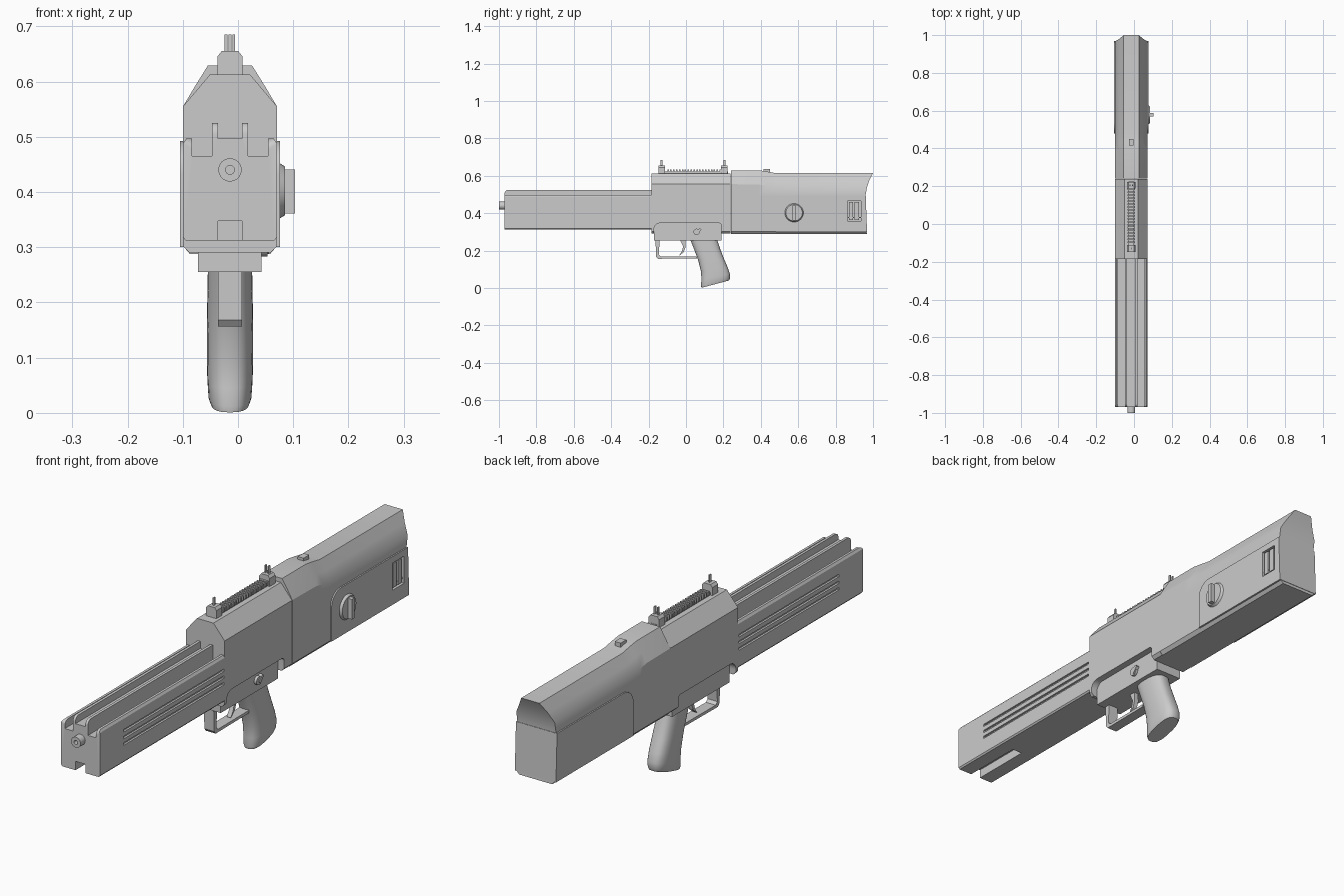
import bpy, bmesh, math
from mathutils import Vector

if "Cube" in bpy.data.objects:
    bpy.data.objects.remove(bpy.data.objects["Cube"], do_unlink=True)

CENTRE = -0.0145   # the body sits slightly off x = 0 because of the side dial
parts = []


def finish(name, bm):
    bmesh.ops.recalc_face_normals(bm, faces=bm.faces)
    mesh = bpy.data.meshes.new(name)
    bm.to_mesh(mesh)
    bm.free()
    ob = bpy.data.objects.new(name, mesh)
    ob.location.x = CENTRE
    bpy.context.collection.objects.link(ob)
    parts.append(ob)
    return ob


def loft(name, rings):
    """Skin closed rings and cap both ends."""
    bm = bmesh.new()
    loops = [[bm.verts.new(p) for p in ring] for ring in rings]
    n = len(loops[0])
    for a, b in zip(loops, loops[1:]):
        for i in range(n):
            j = (i + 1) % n
            bm.faces.new((a[i], a[j], b[j], b[i]))
    for cap in (loops[0], loops[-1]):
        bm.faces.new(cap)
    return finish(name, bm)


def side_shape(name, profile, x0, x1):
    return loft(name, [[(x, y, z) for y, z in profile] for x in (x0, x1)])


def mirrored(half):
    return half + [(-x, z) for x, z in reversed(half)]


def section(name, half, y0, y1):
    """Symmetric cross-section run along the length."""
    return loft(name, [[(x, y, z) for x, z in mirrored(half)] for y in (y0, y1)])


def box(name, x0, x1, y0, y1, z0, z1):
    return side_shape(name, [(y0, z0), (y1, z0), (y1, z1), (y0, z1)], x0, x1)


def cylinder(name, start, end, r0, r1, sides=32):
    a, b = Vector(start), Vector(end)
    turn = (b - a).to_track_quat('Z', 'Y')

    def ring(c, r):
        angles = [math.tau * i / sides for i in range(sides)]
        return [c + turn @ Vector((r * math.cos(t), r * math.sin(t), 0)) for t in angles]
    return loft(name, [ring(a, r0), ring(b, r1)])


def arc(cy, cz, r, a0, a1, steps=8):
    angles = [math.radians(a0 + (a1 - a0) * i / steps) for i in range(steps + 1)]
    return [(cy + r * math.cos(t), cz + r * math.sin(t)) for t in angles]


def cut(targets, cutter):
    for ob in targets:
        mod = ob.modifiers.new("cut", 'BOOLEAN')
        mod.operation, mod.solver, mod.object = 'DIFFERENCE', 'EXACT', cutter
        bpy.context.view_layer.objects.active = ob
        bpy.ops.object.modifier_apply(modifier=mod.name)
    parts.remove(cutter)
    bpy.data.objects.remove(cutter, do_unlink=True)


# Finned handguard with rounded front fin corners
FRONT = -0.97
handguard = section("handguard", [
    (0.022, 0.312), (0.08, 0.312), (0.085, 0.318), (0.085, 0.488), (0.079, 0.497),
    (0.069, 0.497), (0.069, 0.465), (0.033, 0.465), (0.033, 0.525), (0.022, 0.525),
    (0.022, 0.497)], FRONT, -0.18)
bm = bmesh.new()
bm.from_mesh(handguard.data)
fronts = [e for e in bm.edges
          if all(abs(v.co.y - FRONT) < 0.001 and v.co.z > 0.49 for v in e.verts)
          and abs(e.verts[0].co.z - e.verts[1].co.z) < 0.001
          and abs(sum(v.co.x for v in e.verts)) > 0.04]
bmesh.ops.bevel(bm, geom=fronts, offset=0.02, segments=5, profile=0.5, affect='EDGES')
bm.to_mesh(handguard.data)
bm.free()
cut([handguard], box("slot_cutter", -0.022, 0.022, -1, -0.72, 0.3, 0.347))
for side in (-1, 1):
    for z in (0.387, 0.413, 0.44):
        edges = sorted((side * 0.077, side * 0.1))
        cut([handguard], box("groove_cutter", *edges, -0.82, -0.19, z - 0.005, z + 0.005))

# Muzzle
muzzle = cylinder("muzzle", (0, -0.9, 0.44), (0, -1, 0.44), 0.021, 0.021)
cut([muzzle], cylinder("bore_cutter", (0, -0.96, 0.44), (0, -1.1, 0.44), 0.008, 0.008, 16))

# Receiver with an arched recess for the trigger housing
receiver = section("receiver", [
    (0.073, 0.29), (0.085, 0.302), (0.085, 0.555), (0.036, 0.613)], -0.185, 0.239)
cut([receiver], side_shape("recess_cutter", [(-0.172, 0.2), (0.19, 0.2)]
    + arc(0.175, 0.332, 0.015, 0, 90) + arc(-0.137, 0.312, 0.035, 90, 180), -0.2, 0.2))
box("trigger_housing", -0.0575, 0.0575, -0.17, 0.19, 0.255, 0.36)
cylinder("safety_pin", (0.05, 0.057, 0.3), (0.068, 0.057, 0.3), 0.017, 0.017, 24)
side_shape("safety_lever", [(0.05, 0.3), (0.062, 0.288), (0.083, 0.312), (0.075, 0.32)],
           0.05, 0.071)

# Stock: humped top, straight rear body, scooped rear face
def stock_ring(ys, shoulder, top):
    half = [(0.073, 0.288), (0.085, 0.302), (0.085, 0.49), (0.085, shoulder),
            (0.063, (shoulder + top) / 2), (0.04, top)]
    right = [(x, y, z) for (x, z), y in zip(half, ys)]
    return right + [(-x, y, z) for x, y, z in reversed(right)]

stock = loft("stock", [
    stock_ring([0.241] * 6, 0.555, 0.629), stock_ring([0.39] * 6, 0.553, 0.629),
    stock_ring([0.43] * 6, 0.545, 0.623), stock_ring([0.48] * 6, 0.535, 0.614),
    stock_ring([0.967, 0.966, 0.959, 0.967, 0.98, 1.0], 0.535, 0.614)])
bm = bmesh.new()
bm.from_mesh(stock.data)
bm.faces.ensure_lookup_table()
rear = bm.faces[-1]
ring = list(rear.verts)
ring.sort(key=lambda v: (v.co.x < 0, v.co.z))
bm.faces.remove(rear)
for i in range(5):
    bm.faces.new((ring[i], ring[i + 1], ring[i + 7], ring[i + 6]))
bmesh.ops.recalc_face_normals(bm, faces=bm.faces)
bm.to_mesh(stock.data)
bm.free()
panel = side_shape("stock_panel", [(0.48, 0.3), (0.968, 0.3), (0.961, 0.492)]
                   + arc(0.54, 0.432, 0.06, 90, 180), -0.0905, 0.0905)
box("top_catch", -0.013, 0.013, 0.415, 0.45, 0.61, 0.636)

# Side window with bars
cut([stock, panel], box("window_cutter", 0.07, 0.12, 0.863, 0.936, 0.358, 0.466))
for y in (0.871, 0.902):
    box("window_bar", 0.065, 0.087, y, y + 0.022, 0.364, 0.46)
box("window_rib", 0.065, 0.083, 0.863, 0.936, 0.374, 0.38)

# Selector dial
cylinder("dial_base", (0.085, 0.578, 0.402), (0.1, 0.578, 0.402), 0.053, 0.044, 40)
box("dial_handle", 0.09, 0.1175, 0.569, 0.587, 0.361, 0.441)

# Sight rail with teeth
box("rail", -0.014, 0.014, -0.14, 0.225, 0.605, 0.623)
for i in range(19):
    y = -0.1 + i * 0.0155
    box("rail_tooth", -0.019, 0.019, y, y + 0.008, 0.618, 0.634)

# Sights: one front post, two rear posts
for label, y, posts in (("front", -0.13, (0,)), ("rear", 0.205, (-0.007, 0.007))):
    section(label + "_sight_base", [(0.023, 0.612), (0.023, 0.645), (0.015, 0.655)],
            y - 0.018, y + 0.018)
    for x in posts:
        box(label + "_sight_post", x - 0.0025, x + 0.0025, y - 0.005, y + 0.005, 0.65, 0.685)

# Trigger guard and trigger
side_shape("trigger_guard", [
    (-0.163, 0.262), (-0.16, 0.168), (-0.15, 0.156), (0.06, 0.158), (0.06, 0.169),
    (-0.135, 0.168), (-0.146, 0.178), (-0.14, 0.262)], -0.0215, 0.0215)
side_shape("trigger", [
    (-0.034, 0.262), (-0.004, 0.262), (-0.002, 0.22), (-0.012, 0.192), (-0.037, 0.172),
    (-0.022, 0.197), (-0.015, 0.222)], -0.009, 0.009)

# Grip: rounded sections given by front point, back point and half width
def grip_ring(fy, fz, by, bz, width, sides=32):
    front, back = Vector((0, fy, fz)), Vector((0, by, bz))
    pts = []
    for i in range(sides):
        c, s = math.cos(math.tau * i / sides), math.sin(math.tau * i / sides)
        p = (front + back) / 2 + (back - front) / 2 * math.copysign(abs(c) ** 0.75, c)
        pts.append(p + Vector((math.copysign(abs(s) ** 0.75, s) * width, 0, 0)))
    return pts

loft("grip", [grip_ring(*r) for r in (
    (0.02, 0.265, 0.165, 0.265, 0.04), (0.042, 0.21, 0.182, 0.21, 0.041),
    (0.065, 0.15, 0.203, 0.157, 0.042), (0.08, 0.09, 0.223, 0.11, 0.042),
    (0.083, 0.045, 0.235, 0.075, 0.041), (0.08, 0.012, 0.235, 0.05, 0.039),
    (0.083, 0.001, 0.23, 0.04, 0.035))])

# Smooth round parts while keeping hard edges
bpy.ops.object.select_all(action='DESELECT')
for ob in parts:
    ob.select_set(True)
bpy.context.view_layer.objects.active = parts[0]
bpy.ops.object.shade_smooth_by_angle(angle=math.radians(30))
